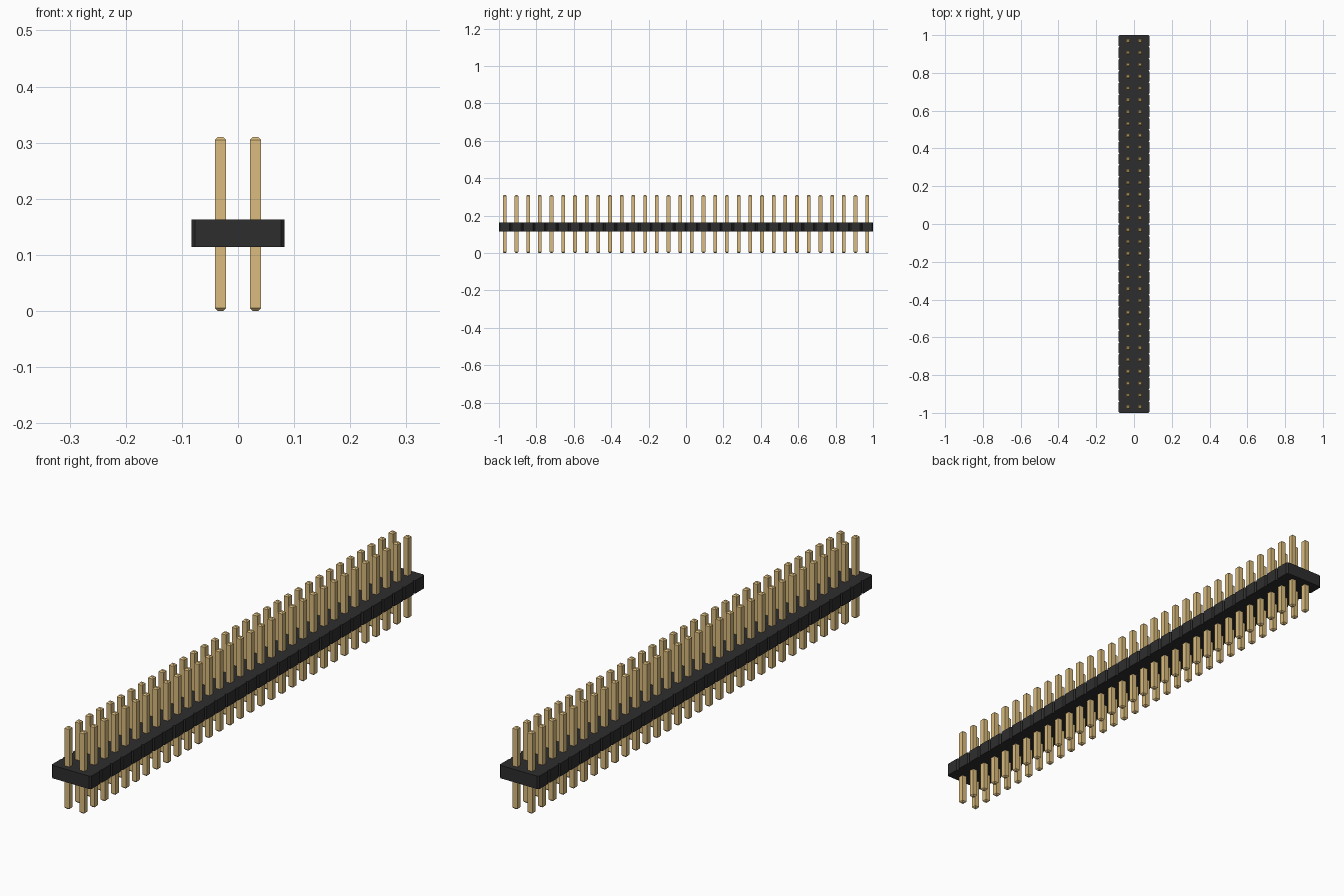
import bpy
import bmesh

cube = bpy.data.objects.get("Cube")
if cube:
    bpy.data.objects.remove(cube, do_unlink=True)

COUNT = 32
PITCH = 2 / COUNT
BODY_HALF, BODY_LOW, BODY_HIGH = 0.083, 0.114, 0.163
NOTCH = PITCH / 10
PIN_HALF, PIN_TOP = 0.0098, 0.31
TIP = PIN_HALF / 2


def material(name, color):
    mat = bpy.data.materials.new(name)
    mat.use_nodes = True
    mat.diffuse_color = color
    mat.node_tree.nodes["Principled BSDF"].inputs["Base Color"].default_value = color
    return mat


def make_object(name, bm, mat):
    bmesh.ops.recalc_face_normals(bm, faces=bm.faces)
    mesh = bpy.data.meshes.new(name)
    bm.to_mesh(mesh)
    bm.free()
    mesh.materials.append(mat)
    obj = bpy.data.objects.new(name, mesh)
    bpy.context.collection.objects.link(obj)
    return obj


black = material("black plastic", (0.027, 0.027, 0.027, 1))
gold = material("gold metal", (0.708, 0.503, 0.209, 1))

# Housing: outline with a V notch between neighbouring cells, extruded upward
right_side = []
for i in range(COUNT):
    low, high = -1 + i * PITCH, -1 + (i + 1) * PITCH
    if i == 0:
        right_side.append((BODY_HALF - NOTCH, low))
    right_side += [(BODY_HALF, low + NOTCH), (BODY_HALF, high - NOTCH),
                   (BODY_HALF - NOTCH, high)]
outline = right_side + [(-x, y) for x, y in reversed(right_side)]

bm = bmesh.new()
base = bm.faces.new([bm.verts.new((x, y, BODY_LOW)) for x, y in outline])
grown = bmesh.ops.extrude_face_region(bm, geom=[base], use_keep_orig=True)
top = [v for v in grown["geom"] if isinstance(v, bmesh.types.BMVert)]
bmesh.ops.translate(bm, verts=top, vec=(0, 0, BODY_HIGH - BODY_LOW))
make_object("housing", bm, black)


# Pins: square posts with tapered tips at both ends
def add_pin(bm, x, y):
    rings = []
    for z, r in ((0, PIN_HALF - TIP), (TIP, PIN_HALF),
                 (PIN_TOP - TIP, PIN_HALF), (PIN_TOP, PIN_HALF - TIP)):
        rings.append([bm.verts.new((x + sx * r, y + sy * r, z))
                      for sx, sy in ((-1, -1), (1, -1), (1, 1), (-1, 1))])
    for a, b in zip(rings, rings[1:]):
        for k in range(4):
            n = (k + 1) % 4
            bm.faces.new((a[k], a[n], b[n], b[k]))
    bm.faces.new(rings[0][::-1])
    bm.faces.new(rings[-1])


for name, side in (("left_pin_row", 1), ("right_pin_row", -1)):
    bm = bmesh.new()
    for i in range(COUNT):
        add_pin(bm, side * PITCH / 2, -1 + (i + 0.5) * PITCH)
    make_object(name, bm, gold)
